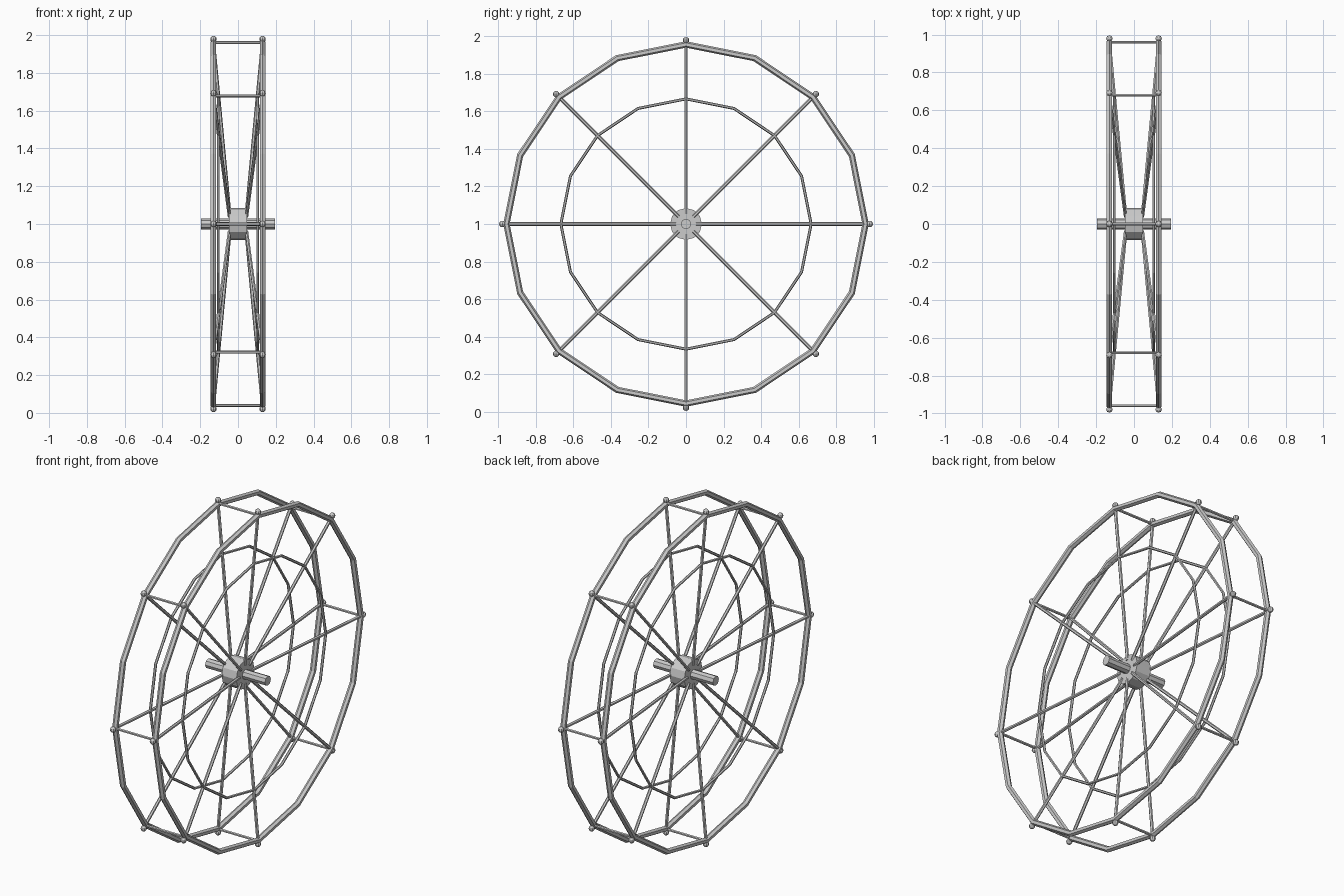
import bpy, bmesh
from math import pi, sin, cos
from mathutils import Vector, Matrix

if "Cube" in bpy.data.objects:
    bpy.data.objects.remove(bpy.data.objects["Cube"])

CENTRE = Vector((0, 0, 1))
RIM_X, RIM_R = 0.13, 0.957


def polar(x, r, a):
    return CENTRE + Vector((x, r * sin(a), r * cos(a)))


def finish(name, bm):
    bmesh.ops.recalc_face_normals(bm, faces=bm.faces)
    mesh = bpy.data.meshes.new(name)
    bm.to_mesh(mesh)
    bm.free()
    ob = bpy.data.objects.new(name, mesh)
    bpy.context.collection.objects.link(ob)
    return ob


def rod(name, a, b, radius, sides, turn=0.0):
    bm = bmesh.new()
    d = b - a
    m = Matrix.Translation((a + b) / 2) @ d.to_track_quat('Z', 'Y').to_matrix().to_4x4() @ Matrix.Rotation(turn, 4, 'Z')
    bmesh.ops.create_cone(bm, cap_ends=True, segments=sides, radius1=radius,
                          radius2=radius, depth=d.length, matrix=m)
    return finish(name, bm)


def ring(name, x, radius, tube, major=16, minor=6):
    bm = bmesh.new()
    loops = []
    for i in range(major):
        a = 2 * pi * i / major
        loops.append([bm.verts.new(polar(x + tube * sin(2 * pi * j / minor),
                                         radius + tube * cos(2 * pi * j / minor), a))
                      for j in range(minor)])
    for i in range(major):
        p, q = loops[i], loops[(i + 1) % major]
        for j in range(minor):
            k = (j + 1) % minor
            bm.faces.new((p[j], p[k], q[k], q[j]))
    return finish(name, bm)


# Hub and axle
X = Vector((1, 0, 0))
rod("hub", CENTRE - X * 0.048, CENTRE + X * 0.048, 0.085, 12)
rod("axle", CENTRE - X * 0.195, CENTRE + X * 0.195, 0.028, 8)

# Rims, inner rings, spokes and rim knobs on each side
for side, label in ((-1, "left"), (1, "right")):
    ring(label + "_rim", side * RIM_X, RIM_R, 0.017)
    ring(label + "_inner_ring", side * 0.105, 0.667, 0.008)
    for i in range(8):
        a = i * pi / 4
        rod(f"{label}_spoke_{i}", polar(side * 0.045, 0.055, a),
            polar(side * RIM_X, RIM_R, a), 0.0095, 6)
        bm = bmesh.new()
        bmesh.ops.create_uvsphere(bm, u_segments=8, v_segments=6, radius=0.017,
                                  matrix=Matrix.Translation(polar(side * RIM_X, 0.979, a)))
        finish(f"{label}_rim_knob_{i}", bm)

# Cross bars between the rims
for i in range(8):
    a = i * pi / 4
    rod(f"cross_bar_{i}", polar(-RIM_X, 0.96, a), polar(RIM_X, 0.96, a), 0.008, 6)
